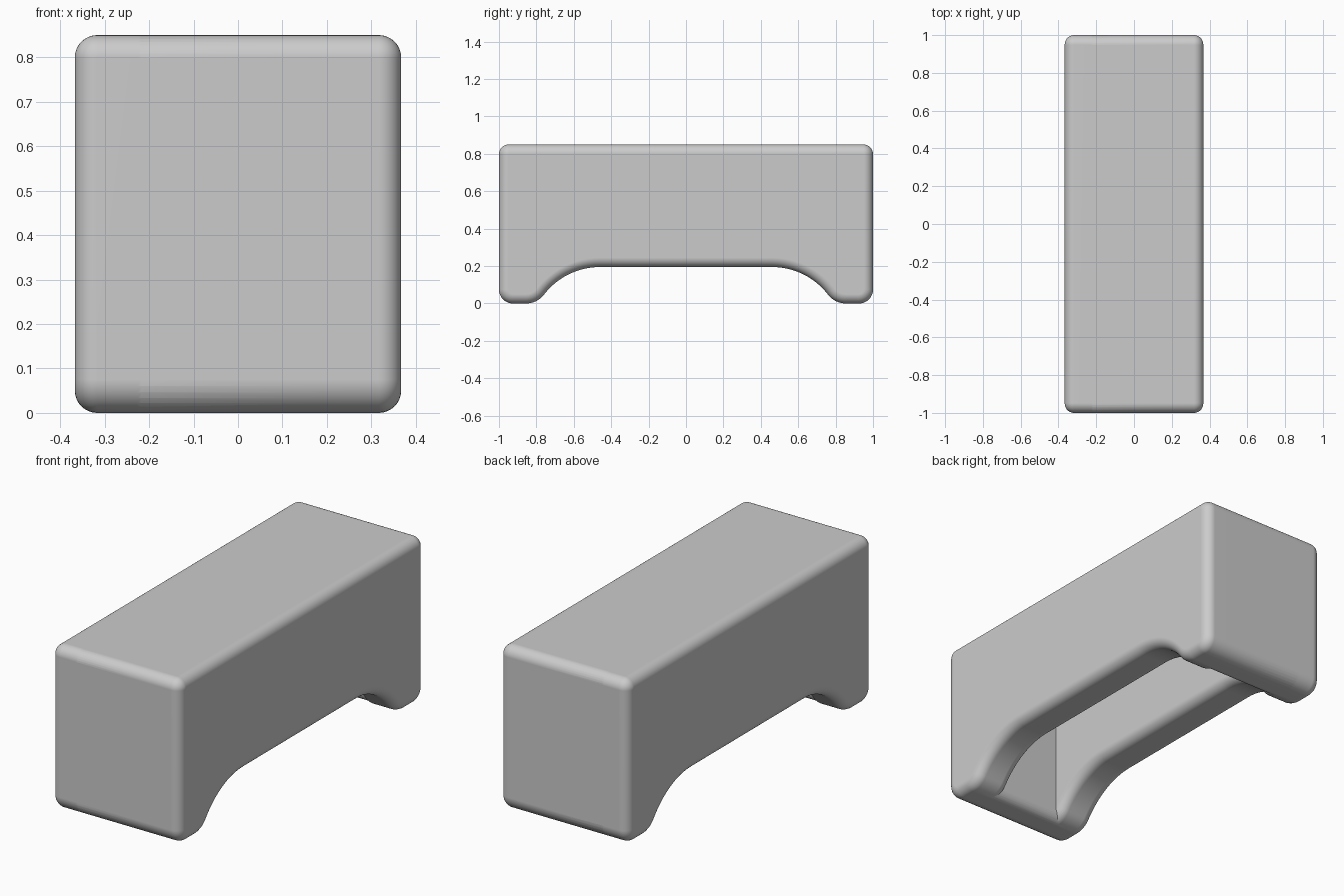
import bpy, bmesh, math

cube = bpy.data.objects.get("Cube")
if cube:
    bpy.data.objects.remove(cube, do_unlink=True)

HALF_W, HEIGHT, WALL, ROUND = 0.367, 0.85, 0.2, 0.05
INNER_W, INNER_L, CEILING = HALF_W - WALL, 1 - WALL, HEIGHT - WALL
ARCH_H, ARCH_Y, FOOT_Y, FOOT_R = 0.195, 0.46, 0.855, 0.12

grey = bpy.data.materials.new("plain grey")
grey.use_nodes = True
colour = (0.6, 0.6, 0.6, 1)
grey.diffuse_color = colour
grey.node_tree.nodes["Principled BSDF"].inputs["Base Color"].default_value = colour


def arc(cy, cz, r, start, end, steps=8):
    """Points (y, z) along an arc, angles in degrees."""
    angles = [math.radians(start + (end - start) * i / steps) for i in range(steps + 1)]
    return [(cy + r * math.cos(a), cz + r * math.sin(a)) for a in angles]


def extrude_outline(name, half, x0, x1, rim=0):
    """Mirror half an outline in y, extrude it along x and round both rims."""
    outline = half + [(-y, z) for y, z in reversed(half)]
    bm = bmesh.new()
    face = bm.faces.new([bm.verts.new((x0, y, z)) for y, z in outline])
    extruded = bmesh.ops.extrude_face_region(bm, geom=[face], use_keep_orig=True)
    moved = [v for v in extruded["geom"] if isinstance(v, bmesh.types.BMVert)]
    bmesh.ops.translate(bm, verts=moved, vec=(x1 - x0, 0, 0))
    bmesh.ops.recalc_face_normals(bm, faces=bm.faces[:])
    if rim:
        edges = [e for e in bm.edges if abs(e.verts[0].co.x - e.verts[1].co.x) < 0.01]
        bmesh.ops.bevel(bm, geom=edges, offset=rim, offset_type='OFFSET', segments=8,
                        profile=0.5, affect='EDGES', clamp_overlap=False)
    mesh = bpy.data.meshes.new(name)
    bm.to_mesh(mesh)
    bm.free()
    mesh.materials.append(grey)
    obj = bpy.data.objects.new(name, mesh)
    bpy.context.collection.objects.link(obj)
    return obj


# Half outlines: arch flowing into the foot, then the outer corners
run = FOOT_Y - ARCH_Y
reach = (run ** 2 + ARCH_H ** 2) / (2 * ARCH_H)
arch_r = reach - FOOT_R
tangent = math.degrees(math.acos(run / reach))
outer = arc(0.925, 0.075, 0.075, 270, 360) + arc(0.948, HEIGHT - 0.052, 0.052, 0, 90)
arch = arc(ARCH_Y, ARCH_H - arch_r, arch_r, 90, tangent, 12)
arch += arc(FOOT_Y, FOOT_R, FOOT_R, 180 + tangent, 270)[1:]
inner = [(INNER_L, CEILING)] + arc(INNER_L + ROUND, ROUND, ROUND, 180, 270)

# Core: both end walls and the roof, overlapping into the side walls
body = extrude_outline("hollow_body", inner + outer, -INNER_W - 0.06, INNER_W + 0.06)

# Arched side walls, rounded inside and out, merged into the core
bpy.ops.object.select_all(action='DESELECT')
bpy.context.view_layer.objects.active = body
body.select_set(True)
for name, side in (("left_wall", 1), ("right_wall", -1)):
    x0, x1 = sorted((side * INNER_W, side * HALF_W))
    wall = extrude_outline(name, arch + outer, x0, x1, ROUND)
    join = body.modifiers.new(name, 'BOOLEAN')
    join.operation, join.solver, join.object = 'UNION', 'EXACT', wall
    bpy.ops.object.modifier_apply(modifier=name)
    bpy.data.objects.remove(wall, do_unlink=True)

# Smooth rounds, clean flat faces
bpy.ops.object.shade_smooth_by_angle(angle=math.radians(30))
flats = body.modifiers.new("even_flats", 'WEIGHTED_NORMAL')
flats.keep_sharp = True
